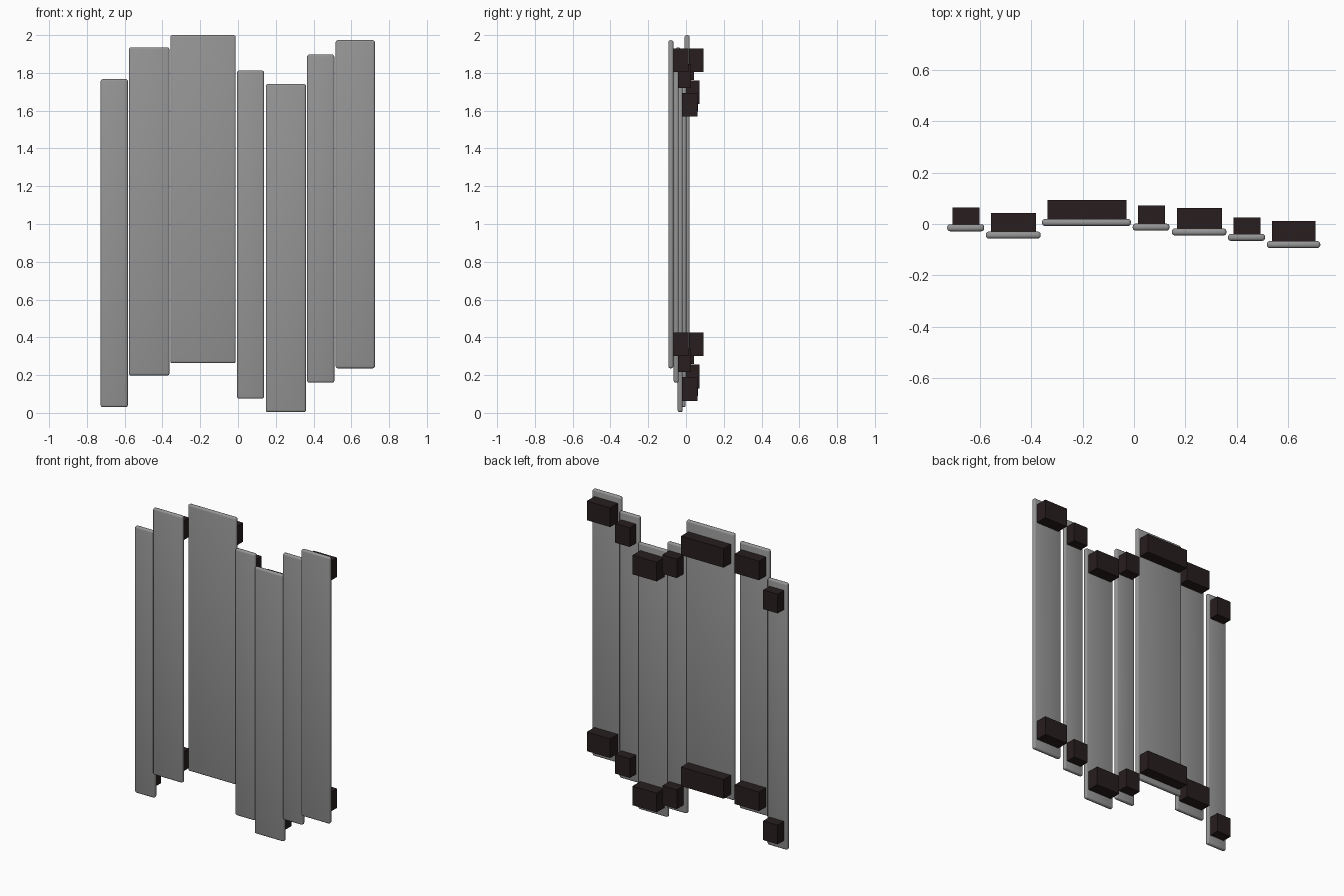
import bpy

cube = bpy.data.objects.get("Cube")
if cube:
    bpy.data.objects.remove(cube, do_unlink=True)


def make_material(name, rgb):
    mat = bpy.data.materials.new(name)
    mat.use_nodes = True
    mat.diffuse_color = (*rgb, 1)
    mat.node_tree.nodes["Principled BSDF"].inputs["Base Color"].default_value = (*rgb, 1)
    return mat


GREY = make_material("weathered grey", (0.3, 0.3, 0.3))
BROWN = make_material("dark brown", (0.021, 0.013, 0.013))


def box(name, low, high, mat):
    """Axis-aligned box between two corners."""
    bpy.ops.mesh.primitive_cube_add(size=1)
    obj = bpy.context.object
    obj.name = name
    obj.data.name = name
    size = [h - l for l, h in zip(low, high)]
    mid = [(h + l) / 2 for l, h in zip(low, high)]
    for v in obj.data.vertices:
        v.co = [c * s for c, s in zip(v.co, size)]
    obj.location = mid
    obj.data.materials.append(mat)
    return obj


HEIGHT = 1.737
HALF_THICK = 0.0135
BLOCK_HEIGHT = 0.125
BLOCK_SPACING = 1.505
BLOCK_INSET = 0.021

# left edge, right edge, centre depth, bottom, back of block, block lift
PLANKS = [
    (-0.727, -0.583, -0.015, 0.03, 0.064, 0.06),
    (-0.577, -0.363, -0.043, 0.198, 0.043, 0.06),
    (-0.358, -0.012, 0.006, 0.263, 0.093, 0.037),
    (-0.005, 0.138, -0.012, 0.075, 0.072, 0.055),
    (0.147, 0.360, -0.031, 0.004, 0.062, 0.06),
    (0.366, 0.510, -0.052, 0.160, 0.026, 0.056),
    (0.517, 0.725, -0.080, 0.236, 0.012, 0.064),
]

for i, (x0, x1, y, z, back, lift) in enumerate(PLANKS, 1):
    # Tall plank with softly rounded edges
    plank = box(f"plank_{i}", (x0, y - HALF_THICK, z),
                (x1, y + HALF_THICK, z + HEIGHT), GREY)
    bevel = plank.modifiers.new("rounded_edges", "BEVEL")
    bevel.width = 0.011
    bevel.segments = 3
    bpy.ops.object.shade_smooth()

    # Spacer blocks behind the plank, near the bottom and the top
    for label, base in (("lower", z + lift), ("upper", z + lift + BLOCK_SPACING)):
        box(f"{label}_block_{i}", (x0 + BLOCK_INSET, y + HALF_THICK - 0.002, base),
            (x1 - BLOCK_INSET + 0.003, back, base + BLOCK_HEIGHT), BROWN)
